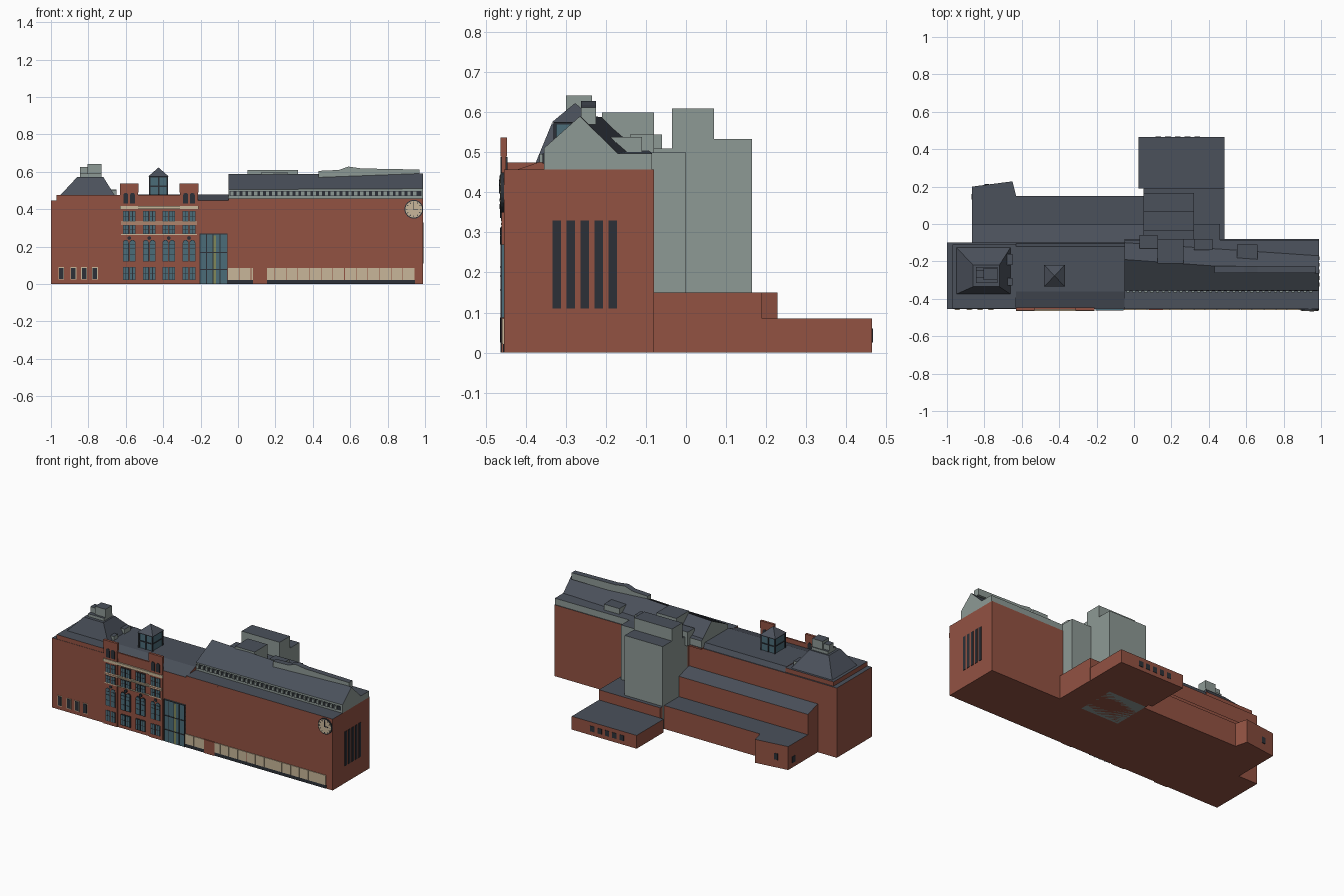
import bpy, bmesh, math
from mathutils import Vector

if "Cube" in bpy.data.objects:
    bpy.data.objects.remove(bpy.data.objects["Cube"])


def mat(name, r, g, b):
    m = bpy.data.materials.new(name)
    m.diffuse_color = (r, g, b, 1)
    m.use_nodes = True
    m.node_tree.nodes["Principled BSDF"].inputs["Base Color"].default_value = m.diffuse_color
    return m


BRICK = mat("brick", .29, .085, .055)
SLATE = mat("slate", .07, .082, .105)
GREY = mat("grey_cladding", .27, .32, .30)
GLASS = mat("teal_glass", .07, .15, .19)
DARK = mat("dark_metal", .025, .03, .038)
CREAM = mat("cream_stone", .58, .47, .32)
LIME = mat("green_panel", .22, .25, .10)


def build(name, solids, wall, roof=None):
    """Join several prisms into one object; upward faces take the roof material."""
    bm = bmesh.new()
    put = {'x': lambda p, t: (t, p[0], p[1]),
           'y': lambda p, t: (p[0], t, p[1]),
           'z': lambda p, t: (p[0], p[1], t)}
    for pts, axis, a, b, *end in solids:
        pts2 = end[0] if end else pts
        lo = [bm.verts.new(put[axis](p, a)) for p in pts]
        hi = [bm.verts.new(put[axis](p, b)) for p in pts2]
        bm.faces.new(lo)
        bm.faces.new(hi[::-1])
        for i in range(len(lo)):
            j = (i + 1) % len(lo)
            bm.faces.new((lo[i], lo[j], hi[j], hi[i]))
    bmesh.ops.recalc_face_normals(bm, faces=bm.faces)
    bm.normal_update()
    me = bpy.data.meshes.new(name)
    me.materials.append(wall)
    if roof:
        me.materials.append(roof)
        for f in bm.faces:
            f.material_index = int(f.normal.z > .25)
    bm.to_mesh(me)
    bm.free()
    ob = bpy.data.objects.new(name, me)
    bpy.context.collection.objects.link(ob)
    return ob


def rect(a0, a1, b0, b1):
    return [(a0, b0), (a1, b0), (a1, b1), (a0, b1)]


def box(x0, x1, y0, y1, z0, z1):
    return (rect(x0, x1, y0, y1), 'z', z0, z1)


def taper(r0, r1, z0, z1):
    return (rect(*r0), 'z', z0, z1, rect(*r1))


def disc(x, z, r, y0, y1, n=24):
    return ([(x + r * math.cos(2 * math.pi * i / n), z + r * math.sin(2 * math.pi * i / n))
             for i in range(n)], 'y', y0, y1)


def arch(x, w, z0, z1, y0, y1, n=8):
    r = w / 2
    top = [(x + r * math.cos(math.pi * i / n), z1 - r + r * math.sin(math.pi * i / n))
           for i in range(n + 1)]
    return ([(x - r, z0), (x + r, z0)] + top, 'y', y0, y1)


F = -.455   # front wall plane

# Main brick hall and its low roofs
plan = [(-1, F), (.99, F), (.99, -.08), (.05, -.08), (.05, -.1), (-1, -.1)]
build("main_hall", [(plan, 'z', 0, .447)], BRICK, SLATE)
build("east_parapet", [box(-.05, .99, F, -.08, .447, .457)], BRICK, SLATE)
build("west_attic", [box(-.97, -.63, F + .002, -.11, .447, .475)], BRICK, SLATE)
build("middle_roof", [taper((-.63, -.05, F + .005, -.105), (-.63, -.05, -.36, -.12), .447, .478)],
      BRICK, SLATE)

# Mansard with stepped chimney
build("mansard_roof", [taper((-.95, -.66, -.375, -.125), (-.86, -.72, -.335, -.22), .475, .572)],
      SLATE)
build("chimney", [box(-.845, -.73, -.315, -.23, .57, .59), box(-.805, -.73, -.30, -.235, .59, .642),
                  box(-.845, -.805, -.29, -.245, .59, .625)], GREY, SLATE)
build("roof_dormers", [box(-.69, -.65, -.33, -.29, .475, .50), box(-.70, -.65, -.22, -.16, .475, .505)],
      GREY, SLATE)

# Glass lantern with pyramid cap
build("lantern_glass", [box(-.472, -.378, -.327, -.227, .47, .575)], GLASS)
build("lantern_frame", [box(x - .004, x + .004, y - .004, y + .004, .47, .575)
                        for x in (-.472, -.425, -.378) for y in (-.327, -.227)] +
      [box(-.475, -.375, -.331, -.223, z, z + .006) for z in (.52, .57)], DARK)
build("lantern_cap", [taper((-.48, -.37, -.335, -.219), (-.426, -.424, -.278, -.276), .575, .622)], SLATE)

# Long gabled roof over the east half, ridge running slightly askew
west = [(-.355, .455), (-.355, .505), (-.19, .588), (-.10, .51), (-.085, .455)]
east = [(-.355, .455), (-.355, .51), (-.265, .59), (-.17, .497), (-.085, .497)]
west = west[:4] + [(-.085, .50), (-.085, .455)]
east = east + [(-.085, .455)]
build("gable_roof", [(west, 'x', -.05, .99, east)], GREY, SLATE)
build("clerestory_band", [box(-.045, .98, -.358, -.354, .472, .497)], DARK)
build("clerestory_slats", [box(x, x + .017, -.366, -.354, .474, .496)
                           for x in [-.04 + i * .0315 for i in range(32)]], GREY)
build("ridge_vents", [([(.43, .57), (.97, .57), (.97, .612), (.66, .618), (.59, .628), (.54, .61), (.43, .605)],
                       'y', -.262, -.225)], GREY, SLATE)
build("roof_plant", [box(.125, .265, -.21, -.08, .50, .60), box(.03, .125, -.13, -.06, .455, .545),
                     box(.32, .42, -.14, -.08, .48, .545), box(.55, .66, -.2, -.11, .49, .538)], GREY, SLATE)

# Rear stair towers
build("rear_towers", [box(.05, .32, -.085, -.035, 0, .51), box(.05, .32, -.035, .07, 0, .61),
                      box(.05, .32, .07, .165, 0, .533), box(.32, .46, -.085, 0, .15, .50)], GREY, SLATE)

# Rear low wings
build("rear_east_wing", [box(.025, .485, .19, .465, 0, .085), box(.05, .485, -.085, .19, 0, .15)],
      BRICK, SLATE)
build("rear_lean_to", [([(-.1, 0), (0, 0), (0, .28), (-.1, .31)], 'x', -.865, .05)], BRICK, SLATE)
build("rear_west_wing", [box(-.865, .05, 0, .15, 0, .15)], BRICK, SLATE)
build("rear_shed", [([(-.865, .15), (-.63, .15), (-.65, .228), (-.865, .2)], 'z', 0, .15)], BRICK, SLATE)
build("rear_windows", [box(x - .015, x + .015, .46, .467, .025, .06)
                       for x in [.13 + i * .052 for i in range(5)]] +
      [box(-.868, -.86, .13, .16, .03, .07), box(-.80, -.775, .19, .213, .05, .09)], DARK)

# Historic facade: pilaster towers, cornices
for side, x in (("west", -.582), ("east", -.262)):
    build(side + "_pilaster_tower", [box(x - .048, x + .048, -.461, -.449, 0, .49),
                                     box(x - .05, x + .05, -.463, -.447, .49, .537)], BRICK)
    build(side + "_tower_lights", [arch(x + d, .026, .43, .488, -.463, -.446) for d in (-.018, .018)], DARK)
build("facade_parapet", [box(-.535, -.31, -.457, -.447, .44, .477)], BRICK)
build("facade_cornices", [box(-.632, -.212, -.4645, F, .40, .418)] +
      [box(-.625, -.218, -.4625, F, z, z + .006) for z in (.262, .318, .328)], CREAM)

# Facade windows, four bays of paired lights
bays = (-.582, -.475, -.37, -.262)
frames, panes, bars, arched = [], [], [], []
for c in bays:
    for d in (-.018, .018):
        x = c + d
        for z0, z1 in ((.025, .088), (.27, .312), (.336, .388)):
            frames.append(box(x - .016, x + .016, -.462, F, z0 - .003, z1 + .003))
            panes.append(box(x - .013, x + .013, -.463, F, z0, z1))
            bars.append(box(x - .0015, x + .0015, -.464, F, z0, z1))
            bars.append(box(x - .013, x + .013, -.464, F, (z0 + z1) / 2, (z0 + z1) / 2 + .003))
        frames.append(arch(x, .032, .12, .236, -.462, F))
        panes.append(arch(x, .026, .123, .232, -.463, F))
        bars += [box(x - .013, x + .013, -.464, F, z, z + .003) for z in (.155, .19, .212)]
    arched.append(disc(c, .246, .010, -.463, F, 12))
build("facade_window_frames", frames, DARK)
build("facade_window_panes", panes, GLASS)
build("facade_window_bars", bars, DARK)
build("facade_roundels", arched, DARK)

# Small windows in the west wall
xs = (-.945, -.88, -.823, -.765)
build("west_window_frames", [box(x - .016, x + .016, -.457, F, .023, .09) for x in xs], CREAM)
build("west_window_panes", [box(x - .012, x + .012, -.459, F, .027, .086) for x in xs], DARK)

# Glazed entrance
build("entrance_glass", [box(-.205, -.055, -.460, F, 0, .27)], GLASS)
build("entrance_mullions", [box(x, x + .004, -.463, F, 0, .27) for x in (-.205, -.17, -.135, -.098, -.059)] +
      [box(-.205, -.055, -.463, F, z, z + .005) for z in (.075, .165, .265)], DARK)
build("entrance_panel", [box(-.131, -.118, -.462, F, 0, .26)], LIME)

# Stone plinth band with panel joints and brick break
build("plinth_base", [box(-.055, .945, -.457, F, 0, .022)], DARK)
build("plinth_panels", [box(x + .001, x + .0605, -.459, F, .022, .085)
                        for x in [-.055 + i * .0625 for i in range(16)]], CREAM)
build("plinth_break", [box(.08, .155, -.461, F, 0, .087)], BRICK)

# Clock
build("clock_rim", [disc(.94, .40, .05, -.463, F)], DARK)
build("clock_face", [disc(.94, .40, .045, -.4645, F)], CREAM)
ticks = []
for i in range(12):
    a = i * math.pi / 6
    u, v = math.sin(a), math.cos(a)
    ticks.append(([(.94 + u * r + v * s, .40 + v * r - u * s)
                   for r, s in ((.034, -.002), (.034, .002), (.042, .002), (.042, -.002))], 'y', -.466, F))
build("clock_marks", ticks, DARK)
build("clock_hands", [box(.938, .942, -.467, F, .397, .432), box(.938, .963, -.467, F, .398, .402)], DARK)

# Tall slot windows in the east end wall
build("east_slot_windows", [box(.985, .993, y - .0105, y + .0105, .11, .33)
                            for y in [-.323 + i * .035 for i in range(5)]], DARK)
